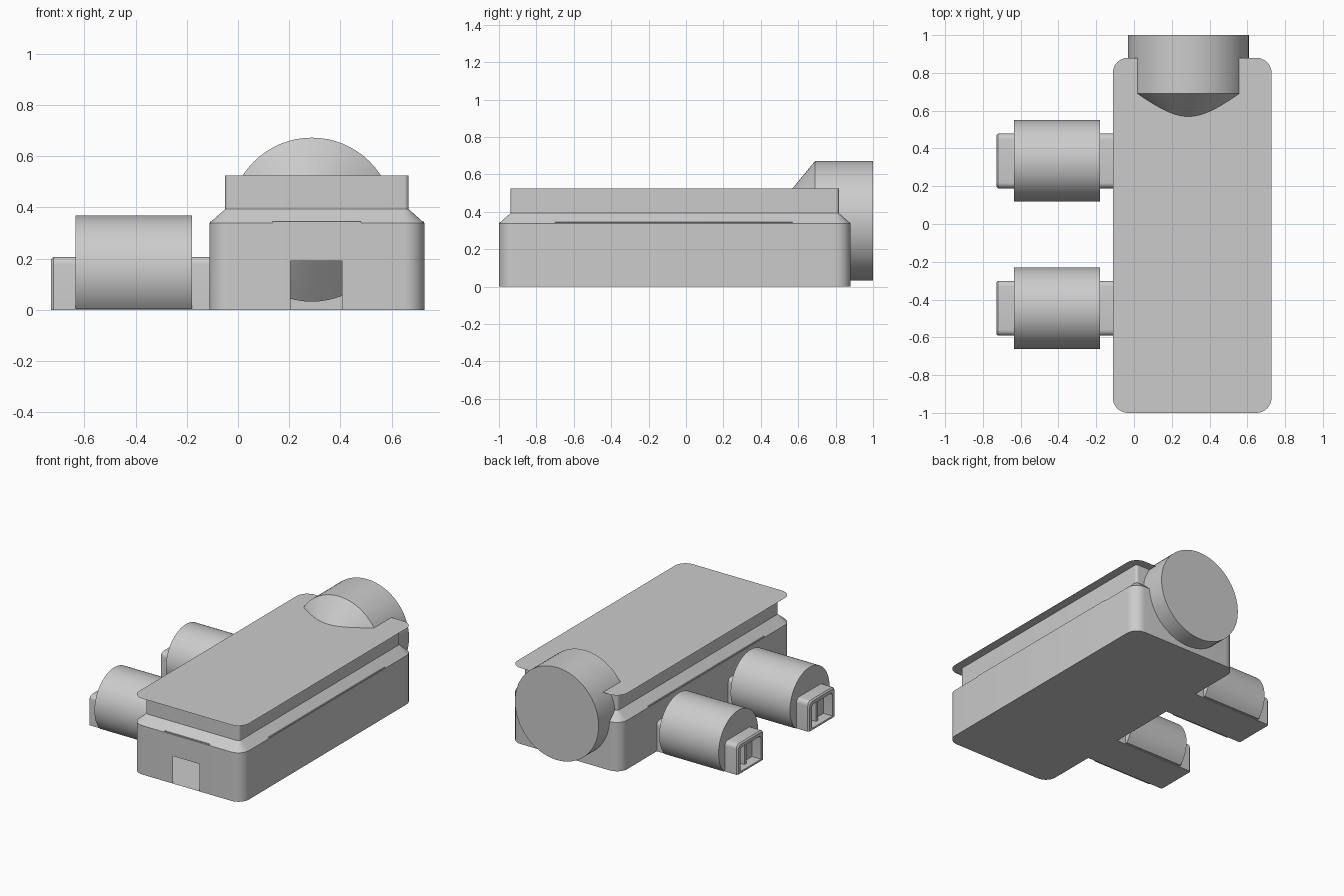
import bpy, bmesh, math

if "Cube" in bpy.data.objects:
    bpy.data.objects.remove(bpy.data.objects["Cube"])

X0, X1, Y0, Y1, R = -0.112, 0.728, -1.0, 0.88, 0.08
DOOR = (0.205, 0.405)


def finish(name, bm, angle=35):
    bmesh.ops.recalc_face_normals(bm, faces=bm.faces[:])
    me = bpy.data.meshes.new(name)
    bm.to_mesh(me)
    bm.free()
    ob = bpy.data.objects.new(name, me)
    bpy.context.collection.objects.link(ob)
    bpy.ops.object.select_all(action='DESELECT')
    ob.select_set(True)
    bpy.context.view_layer.objects.active = ob
    bpy.ops.object.shade_smooth_by_angle(angle=math.radians(angle))
    return ob


def loft(bm, rings, cap_start=True, cap_end=True):
    vs = [[bm.verts.new(p) for p in r] for r in rings]
    n = len(vs[0])
    bands = [[bm.faces.new((a[i], a[(i + 1) % n], b[(i + 1) % n], b[i])) for i in range(n)]
             for a, b in zip(vs, vs[1:])]
    if cap_start:
        bm.faces.new(vs[0][::-1])
    if cap_end:
        bm.faces.new(vs[-1])
    return bands


def footprint(z, inset=0.0, steps=8):
    # rounded rectangle; the first two points mark the doorway on the front edge
    pts = [(x, Y0 + inset, z) for x in DOOR]
    corners = ((X1 - R, Y0 + R, -90), (X1 - R, Y1 - R, 0), (X0 + R, Y1 - R, 90), (X0 + R, Y0 + R, 180))
    for cx, cy, start in corners:
        for i in range(steps + 1):
            a = math.radians(start + 90 * i / steps)
            pts.append((cx + (R - inset) * math.cos(a), cy + (R - inset) * math.sin(a), z))
    return pts


def box(name, lo, hi):
    bm = bmesh.new()
    loft(bm, [[(lo[0], lo[1], z), (hi[0], lo[1], z), (hi[0], hi[1], z), (lo[0], hi[1], z)]
              for z in (lo[2], hi[2])])
    return finish(name, bm)


# hollow body with open front doorway
bm = bmesh.new()
bands = loft(bm, [footprint(0), footprint(0.19), footprint(0.338), footprint(0.393, 0.062),
                  footprint(0.525, 0.062)], cap_end=False)
bmesh.ops.delete(bm, geom=[bands[0][0]], context='FACES_ONLY')
finish("body_shell", bm, 25)

# thin overhanging roof sheet
bm = bmesh.new()
bm.faces.new([bm.verts.new(p) for p in footprint(0.525)])
finish("roof_sheet", bm)

# fine raised strips on the sloped ledge
box("ledge_strip_front", (0.135, Y0 + 0.002, 0.337), (0.48, Y0 + 0.02, 0.345))
box("ledge_strip_right", (X1 - 0.02, -0.7, 0.337), (X1 - 0.002, 0.57, 0.345))
box("ledge_strip_left", (X0 + 0.002, -0.7, 0.337), (X0 + 0.02, 0.57, 0.345))

# rear drum with conical nose
bm = bmesh.new()
loft(bm, [[(0.288 + r * math.cos(i * math.tau / 64), y, 0.352 + r * math.sin(i * math.tau / 64))
           for i in range(64)] for y, r in ((0.43, 0.004), (0.69, 0.32), (1.0, 0.32))])
finish("rear_drum", bm)


def arch(x, cy, half, top, bottom=0.0, r=0.03):
    # doorway section: square at the bottom, rounded at the top
    pts = [(x, cy - half, bottom), (x, cy + half, bottom)]
    for sy, start in ((half - r, 0), (r - half, 90)):
        for i in range(6):
            a = math.radians(start + 18 * i)
            pts.append((x, cy + sy + r * math.cos(a), top - r + r * math.sin(a)))
    return pts


# side pods: flat-bottomed cylinder with an entrance tunnel through it
for label, cy in (("rear", 0.334), ("front", -0.446)):
    rad, cz, zb = 0.216, 0.152, 0.005
    a0 = math.asin((zb - cz) / rad)
    sweep = math.pi - 2 * a0
    bm = bmesh.new()
    loft(bm, [[(x, cy + rad * math.cos(a0 + sweep * i / 48), cz + rad * math.sin(a0 + sweep * i / 48))
               for i in range(49)] for x in (-0.634, -0.18)])
    finish(label + "_pod_drum", bm)

    bm = bmesh.new()
    loft(bm, [arch(X0, cy, 0.145, 0.207),
              arch(-0.72, cy, 0.145, 0.207),
              arch(-0.729, cy, 0.136, 0.198),
              arch(-0.729, cy, 0.113, 0.175, 0.012, 0.02),
              arch(-0.66, cy, 0.113, 0.175, 0.012, 0.02)], cap_start=False)
    finish(label + "_pod_tunnel", bm)
    # centre post in the entrance
    box(label + "_pod_post", (-0.69, cy - 0.012, 0.012), (-0.66, cy + 0.012, 0.174))
